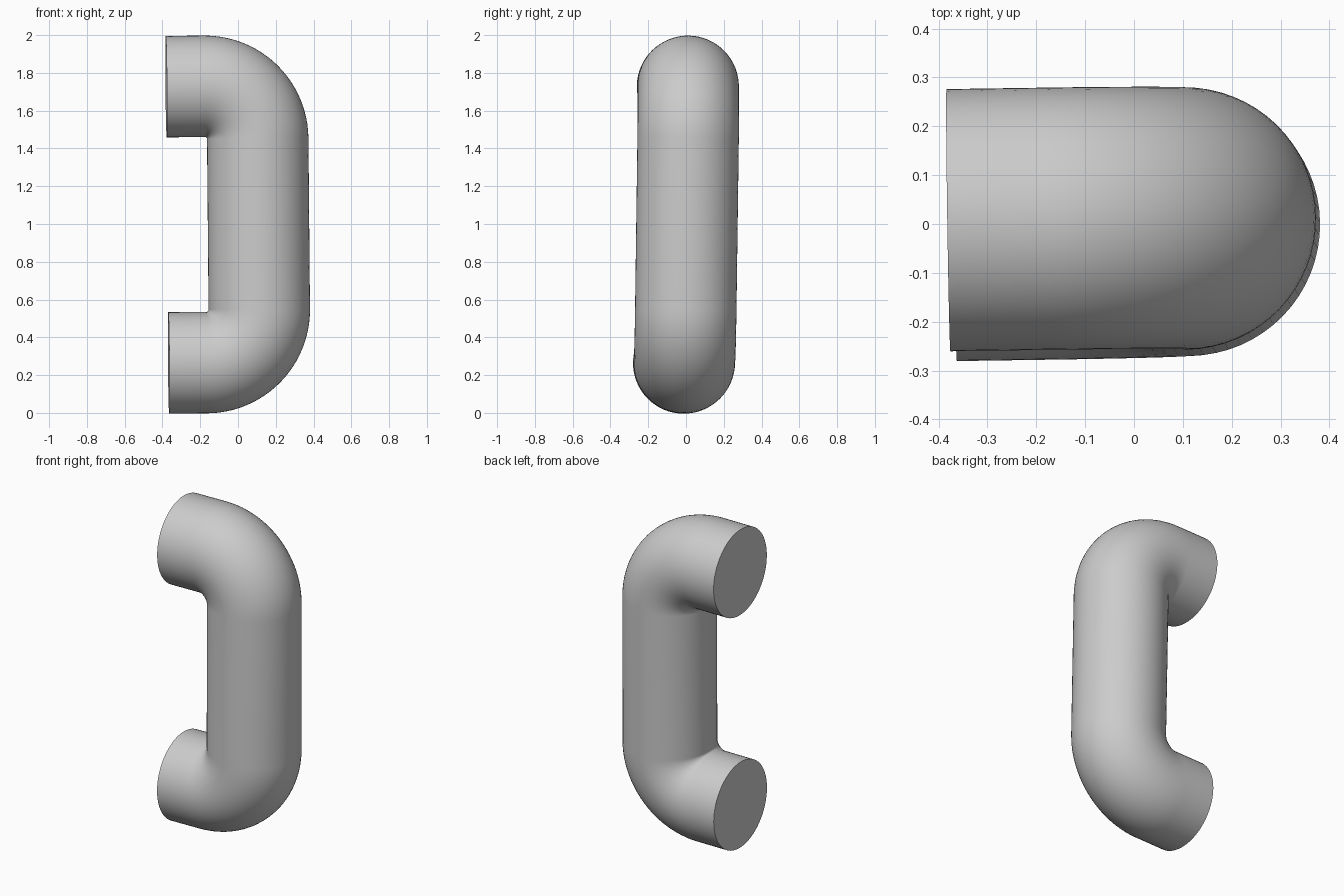
import bpy, bmesh
from math import sin, cos, pi
from mathutils import Matrix, Vector

if "Cube" in bpy.data.objects:
    bpy.data.objects.remove(bpy.data.objects["Cube"], do_unlink=True)

RADIUS, BEND = 0.2685, 0.28        # tube radius, centreline bend radius
REACH, HALF = 0.482, 0.7315        # leg length to the grip axis, half leg spacing
SIDES, STEPS = 64, 24

grey = bpy.data.materials.new("plain_grey")
grey.use_nodes = True
colour = (0.6, 0.6, 0.6, 1)
grey.diffuse_color = colour
grey.node_tree.nodes["Principled BSDF"].inputs["Base Color"].default_value = colour

# Centreline stations as (x, z, turn angle): lower leg, two bends, upper leg
stations = [(-REACH, -HALF, 0)]
for side in (-1, 1):
    for i in range(STEPS + 1):
        a = pi / 2 * i / STEPS + (pi / 2 if side > 0 else 0)
        stations.append((-BEND + BEND * sin(a), side * (HALF - BEND) - BEND * cos(a), a))
stations.append((-REACH, HALF, pi))

# Sweep a round section along the centreline and cap both ends
bm = bmesh.new()
rings = []
for x, z, a in stations:
    ring = []
    for k in range(SIDES):
        t = 2 * pi * k / SIDES
        out = RADIUS * cos(t)
        ring.append(bm.verts.new((x + out * sin(a), RADIUS * sin(t), z - out * cos(a))))
    rings.append(ring)
for r, s in zip(rings, rings[1:]):
    for k in range(SIDES):
        n = (k + 1) % SIDES
        bm.faces.new((r[k], r[n], s[n], s[k]))
bm.faces.new(rings[0])
bm.faces.new(rings[-1])
bmesh.ops.recalc_face_normals(bm, faces=bm.faces)

# Slight lean of the whole handle
up = Vector((-0.009, 0.0137, 1)).normalized()
along = Vector((1, 0.015, 0.009))
back = up.cross(along).normalized()
along = back.cross(up)
lean = Matrix((along, back, up)).transposed().to_4x4()
bm.transform(Matrix.Translation((0.1085, 0.005, 1)) @ lean)

mesh = bpy.data.meshes.new("tube_handle")
bm.to_mesh(mesh)
bm.free()
mesh.materials.append(grey)
handle = bpy.data.objects.new("tube_handle", mesh)
bpy.context.collection.objects.link(handle)
bpy.ops.object.select_all(action="DESELECT")
handle.select_set(True)
bpy.context.view_layer.objects.active = handle
bpy.ops.object.shade_smooth_by_angle()
